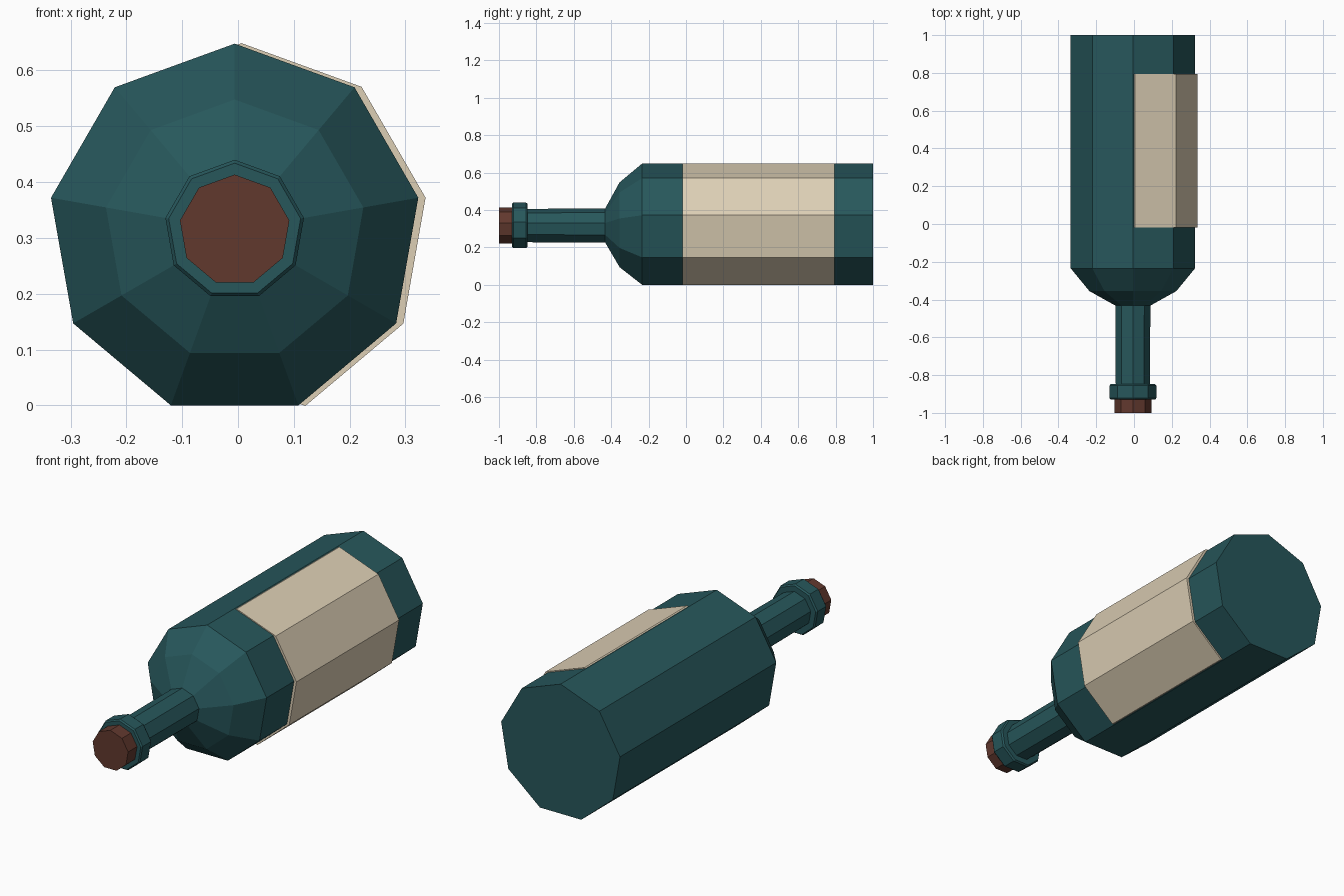
import bpy, bmesh, math

if "Cube" in bpy.data.objects:
    bpy.data.objects.remove(bpy.data.objects["Cube"])

SIDES = 9
CX, CZ = -0.006, 0.314   # bottle axis runs along y
R = 0.334


def material(name, rgb):
    m = bpy.data.materials.new(name)
    m.diffuse_color = (*rgb, 1)
    m.use_nodes = True
    m.node_tree.nodes["Principled BSDF"].inputs["Base Color"].default_value = m.diffuse_color
    return m


def ring(bm, r, y, count=SIDES, dx=0.0):
    # clockwise from the top corner, seen from the front
    step = 2 * math.pi / SIDES
    return [bm.verts.new((CX + dx + r * math.sin(i * step), y, CZ + r * math.cos(i * step)))
            for i in range(count)]


def finish(bm, name, mat):
    bmesh.ops.recalc_face_normals(bm, faces=bm.faces[:])
    me = bpy.data.meshes.new(name)
    bm.to_mesh(me)
    bm.free()
    me.materials.append(mat)
    ob = bpy.data.objects.new(name, me)
    bpy.context.collection.objects.link(ob)
    return ob


def lathe(name, profile, mat):
    bm = bmesh.new()
    rings = [ring(bm, r, y) for r, y in profile]
    for a, b in zip(rings, rings[1:]):
        for i in range(SIDES):
            j = (i + 1) % SIDES
            bm.faces.new((a[i], a[j], b[j], b[i]))
    bm.faces.new(rings[0])
    bm.faces.new(rings[-1])
    return finish(bm, name, mat)


glass = material("green_glass", (0.02, 0.095, 0.105))
paper = material("label_paper", (0.72, 0.62, 0.46))
cork_mat = material("cork_brown", (0.12, 0.04, 0.027))

# Bottle: body, shoulder, neck and lip
lathe("bottle", [(R, 1.0), (R, -0.235), (0.234, -0.355), (0.094, -0.432),
                 (0.092, -0.848), (0.120, -0.848), (0.126, -0.856),
                 (0.126, -0.922), (0.120, -0.929)], glass)

# Cork
lathe("cork", [(0.0995, -0.92), (0.0995, -1.0)], cork_mat)

# Label: thin shell wrapped over four facets of the right side
bm = bmesh.new()
y0, y1 = -0.018, 0.794
outer = [ring(bm, R + 0.001, y, 5, 0.012) for y in (y0, y1)]
inner = [ring(bm, R - 0.004, y, 5) for y in (y0, y1)]
for i in range(4):
    bm.faces.new((outer[0][i], outer[0][i + 1], outer[1][i + 1], outer[1][i]))
    bm.faces.new((inner[0][i], inner[0][i + 1], inner[1][i + 1], inner[1][i]))
    for e in (0, 1):
        bm.faces.new((outer[e][i], outer[e][i + 1], inner[e][i + 1], inner[e][i]))
for i in (0, 4):
    bm.faces.new((outer[0][i], outer[1][i], inner[1][i], inner[0][i]))
finish(bm, "label", paper)
